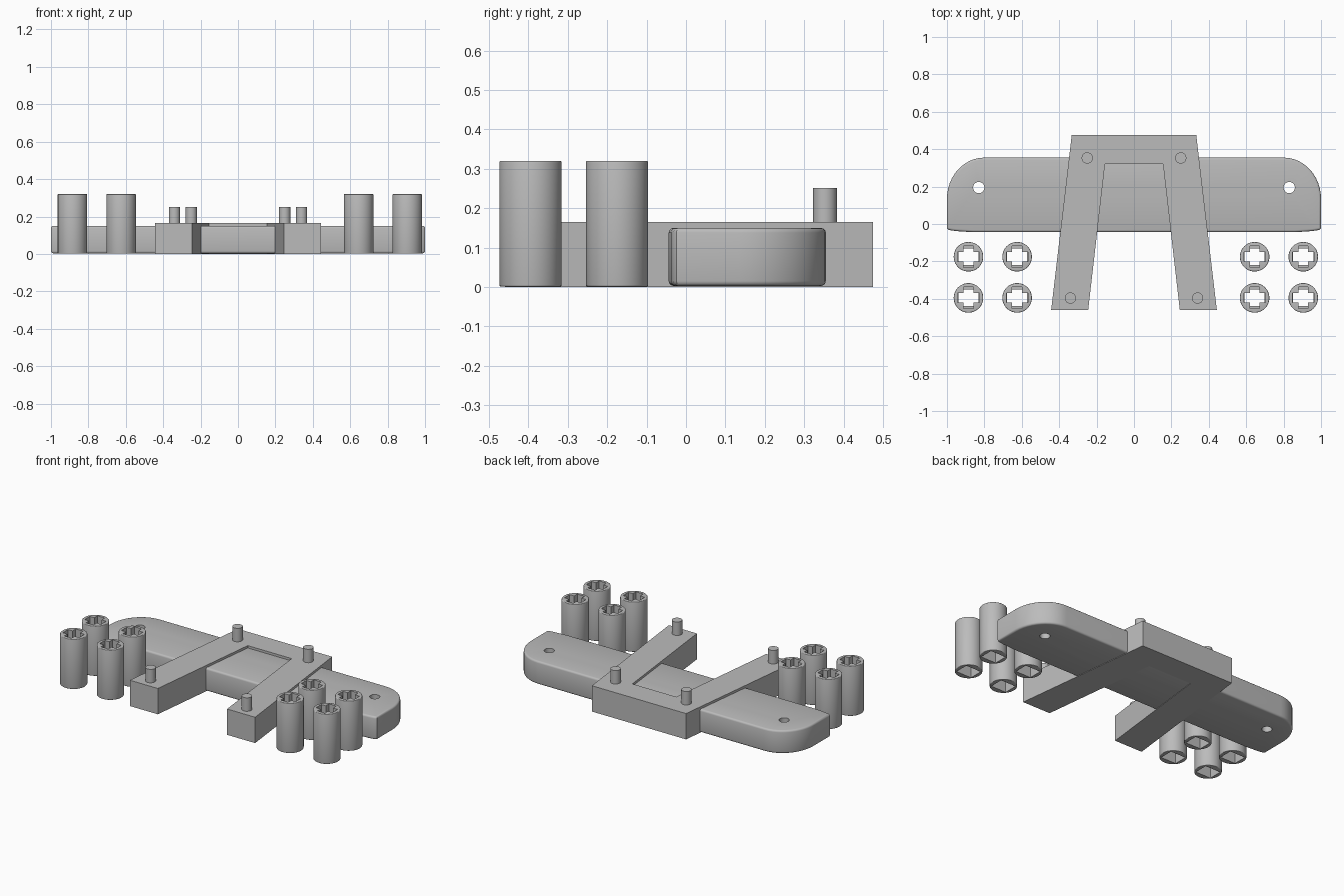
import bpy, bmesh, math
from mathutils import Matrix

if "Cube" in bpy.data.objects:
    bpy.data.objects.remove(bpy.data.objects["Cube"], do_unlink=True)

grey = bpy.data.materials.new("plain grey")
grey.use_nodes = True
colour = (0.5, 0.5, 0.5, 1)
grey.diffuse_color = colour
grey.node_tree.nodes["Principled BSDF"].inputs["Base Color"].default_value = colour


def add_object(name, bm):
    bmesh.ops.recalc_face_normals(bm, faces=bm.faces)
    mesh = bpy.data.meshes.new(name)
    bm.to_mesh(mesh)
    bm.free()
    mesh.materials.append(grey)
    obj = bpy.data.objects.new(name, mesh)
    bpy.context.collection.objects.link(obj)
    return obj


def prism(name, outline, z0, z1, bevel=0):
    """Extrude a flat outline upwards, optionally rounding both rims."""
    bm = bmesh.new()
    base = bm.faces.new([bm.verts.new((x, y, z0)) for x, y in outline])
    top = bmesh.ops.extrude_face_region(bm, geom=[base])["geom"]
    verts = [g for g in top if isinstance(g, bmesh.types.BMVert)]
    bmesh.ops.translate(bm, verts=verts, vec=(0, 0, z1 - z0))
    if bevel:
        rims = [e for e in bm.edges if abs(e.verts[0].co.z - e.verts[1].co.z) < 1e-5]
        bmesh.ops.bevel(bm, geom=rims, offset=bevel, segments=3, profile=0.5, affect='EDGES')
    return add_object(name, bm)


def circle(x, y, r, n=32):
    return [(x + r * math.cos(math.tau * i / n), y + r * math.sin(math.tau * i / n)) for i in range(n)]


def box(a, b):
    return [(-a, -b), (a, -b), (a, b), (-a, b)]


def activate(obj):
    bpy.ops.object.select_all(action='DESELECT')
    obj.select_set(True)
    bpy.context.view_layer.objects.active = obj


def cut(obj, cutter):
    """Subtract the cutter and throw it away."""
    cutter.hide_render = True
    activate(obj)
    mod = obj.modifiers.new("cut", 'BOOLEAN')
    mod.operation, mod.solver, mod.object = 'DIFFERENCE', 'EXACT', cutter
    bpy.ops.object.modifier_apply(modifier=mod.name)
    bpy.data.objects.remove(cutter, do_unlink=True)


def smooth(obj):
    activate(obj)
    bpy.ops.object.shade_smooth_by_angle(angle=math.radians(35))


def mirrored(half):
    return half + [(-x, y) for x, y in reversed(half)]


# Wide bar with large rounded rear corners and a hole at each end
half = [(0.86, -0.044), (0.95, -0.038), (0.99, -0.032), (1.0, -0.024)]
for i in range(13):
    a = math.pi / 2 * i / 12
    half.append((0.8 + 0.2 * math.cos(a), 0.135 + 0.22 * math.sin(a)))
bar = prism("cross_bar", mirrored(half), 0.003, 0.15, bevel=0.012)
for side in (-1, 1):
    cut(bar, prism("hole_cutter", circle(side * 0.83, 0.195, 0.03), -0.1, 0.3))
smooth(bar)

# Splayed two-legged frame
prism("splayed_frame", mirrored([(0.155, 0.32), (0.245, -0.46), (0.443, -0.46), (0.333, 0.475)]), 0, 0.165)

# Locating pegs on the frame
for side, word in ((-1, "right"), (1, "left")):
    for x, y, place in ((0.25, 0.353, "rear"), (0.34, -0.396, "front")):
        smooth(prism(f"{place}_{word}_peg", circle(side * x, y, 0.03), 0.15, 0.251))

# Sleeve with a cross socket above and a rectangular socket below
sleeve = prism("sleeve", circle(0, 0, 0.079, 48), 0.001, 0.32, bevel=0.004)
arm, w = 0.058, 0.026
cross = [(arm, -w), (arm, w), (w, w), (w, arm), (-w, arm), (-w, w),
         (-arm, w), (-arm, -w), (-w, -w), (-w, -arm), (w, -arm), (w, -w)]
cut(sleeve, prism("cross_cutter", cross, 0.15, 0.4))
cut(sleeve, prism("pocket_cutter", box(0.054, 0.044), -0.1, 0.16))
smooth(sleeve)

# Eight sleeves in two groups of four
spots = [(x, y) for x in (-0.885, -0.625, 0.645, 0.905) for y in (-0.395, -0.175)]
for i, (x, y) in enumerate(spots):
    copy = sleeve if i == 0 else sleeve.copy()
    if i:
        bpy.context.collection.objects.link(copy)
    copy.name = f"sleeve_{i + 1}"
    copy.matrix_world = Matrix.Translation((x, y, 0))
